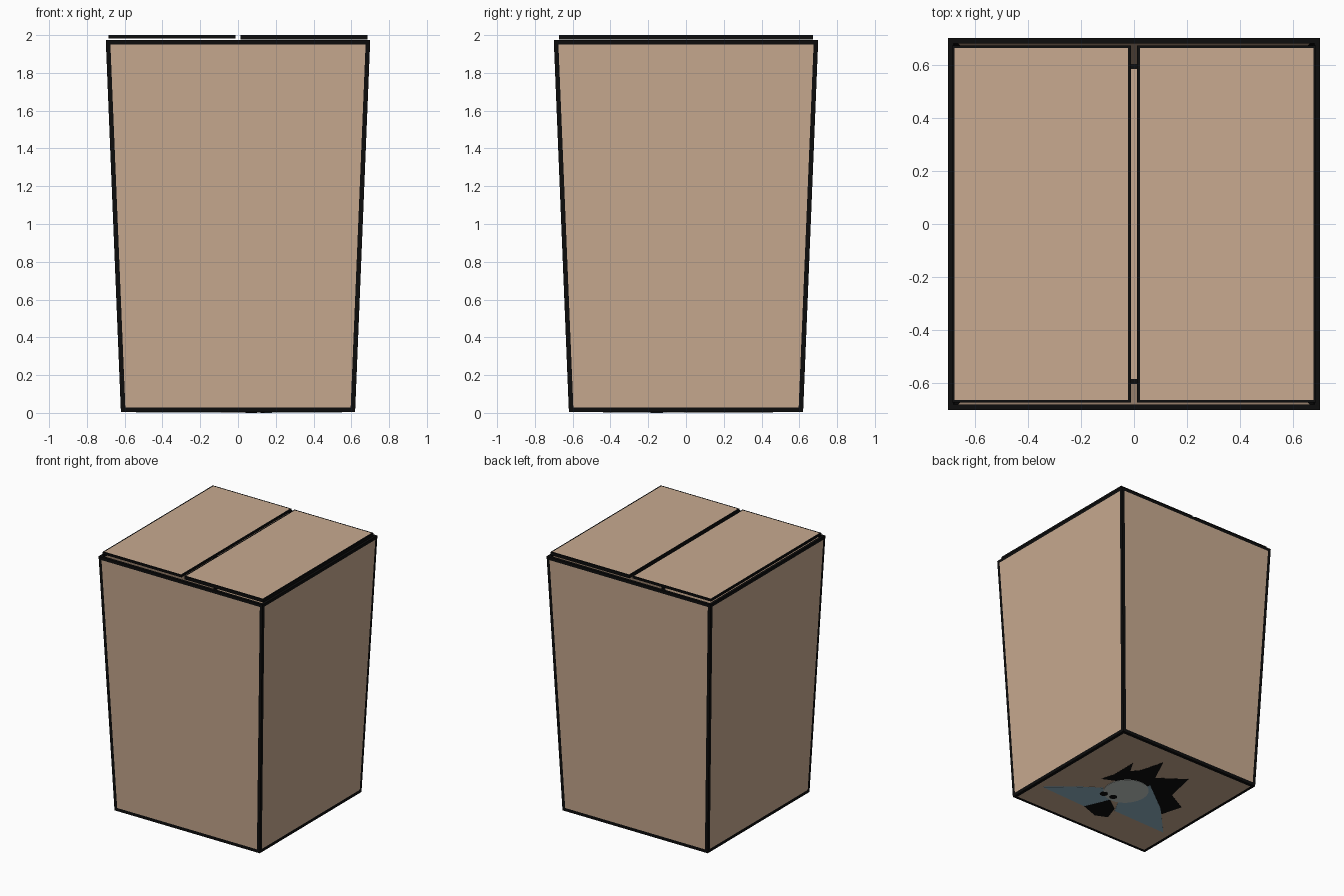
import bpy, bmesh, math

if "Cube" in bpy.data.objects:
    bpy.data.objects.remove(bpy.data.objects["Cube"])


def material(name, color):
    m = bpy.data.materials.new(name)
    m.diffuse_color = (*color, 1)
    m.use_nodes = True
    m.node_tree.nodes["Principled BSDF"].inputs["Base Color"].default_value = m.diffuse_color
    return m


TAN = material("cardboard_tan", (0.578, 0.402, 0.278))
BLACK = material("ink_black", (0.004, 0.004, 0.004))
BLUE = material("pale_blue", (0.29, 0.46, 0.57))
GREY = material("light_grey", (0.56, 0.61, 0.58))


def finish(name, bm, mats):
    bmesh.ops.recalc_face_normals(bm, faces=bm.faces)
    me = bpy.data.meshes.new(name)
    bm.to_mesh(me)
    bm.free()
    for m in mats:
        me.materials.append(m)
    ob = bpy.data.objects.new(name, me)
    bpy.context.collection.objects.link(ob)
    return ob


def ring(bm, half, z):
    return [bm.verts.new((half * sx, half * sy, z))
            for sx, sy in ((-1, -1), (1, -1), (1, 1), (-1, 1))]


def outline(bm, faces, width):
    """Inset each face: centre stays tan (0), the border turns black (1)."""
    bm.normal_update()
    for f in faces:
        f.material_index = 0
    border = bmesh.ops.inset_individual(bm, faces=faces, thickness=width)
    for f in border["faces"]:
        f.material_index = 1


def walls(bm, low, high):
    return [bm.faces.new((low[i], low[(i + 1) % 4], high[(i + 1) % 4], high[i]))
            for i in range(4)]


# Tapered hollow carton with dark outlined panels
bm = bmesh.new()
ob_, ot = ring(bm, 0.62, 0.004), ring(bm, 0.70, 1.973)
ib, it = ring(bm, 0.602, 0.022), ring(bm, 0.68, 1.973)
outer = walls(bm, ob_, ot) + [bm.faces.new(ob_[::-1])]
inner = walls(bm, ib, it) + [bm.faces.new(ib)]
rim = walls(bm, ot, it)
bmesh.ops.recalc_face_normals(bm, faces=bm.faces)
for f in rim:
    f.material_index = 1
outline(bm, outer, 0.034)
outline(bm, inner, 0.026)
finish("carton", bm, [TAN, BLACK])


# Two closing flaps with a slot between them
def flap(name, x0, x1, z0):
    bm = bmesh.new()
    bmesh.ops.create_cube(bm, size=1)
    for v in bm.verts:
        v.co = (x1 if v.co.x > 0 else x0,
                0.672 if v.co.y > 0 else -0.672,
                2.0 if v.co.z > 0 else z0)
    for f in bm.faces:
        f.material_index = 1
    outline(bm, [f for f in bm.faces if abs(f.normal.z) > 0.9], 0.014)
    finish(name, bm, [TAN, BLACK])


flap("left_flap", -0.685, -0.012, 1.983)
flap("right_flap", 0.012, 0.685, 1.976)


# Abstract painted patches on the underside (thin plates)
def plate(name, pts, z, mat):
    bm = bmesh.new()
    f = bm.faces.new([bm.verts.new((x, y, z)) for x, y in pts])
    ext = bmesh.ops.extrude_face_region(bm, geom=[f])
    for v in ext["geom"]:
        if isinstance(v, bmesh.types.BMVert):
            v.co.z = 0.005
    finish(name, bm, [mat])


plate("painted_crest", [(0.30, -0.01), (0.27, 0.10), (0.27, 0.31), (0.21, 0.21),
                        (0.16, 0.27), (0.11, 0.46), (0.01, 0.25), (-0.185, 0.39),
                        (-0.243, 0.136), (-0.408, 0.048), (-0.36, -0.12),
                        (-0.03, 0.12), (0.17, 0.05)], 0.003, BLACK)
plate("painted_wedge", [(-0.03, 0.146), (-0.30, -0.06), (-0.54, -0.314),
                        (-0.07, -0.30), (0.04, -0.1)], 0.002, BLUE)
plate("painted_point", [(0.55, -0.37), (0.38, -0.22), (0.21, -0.10),
                        (0.055, -0.206), (0.14, -0.39)], 0.002, BLUE)
plate("painted_shade", [(0.14, -0.39), (0.06, -0.20), (-0.05, -0.28),
                        (-0.09, -0.40), (0.0, -0.44)], 0.001, BLACK)
plate("painted_disc", [(0.05 + 0.16 * math.cos(a * math.pi / 12),
                        -0.03 + 0.17 * math.sin(a * math.pi / 12))
                       for a in range(24)], 0.001, GREY)
for i, (x, y) in enumerate(((0.15, -0.16), (0.07, -0.15))):
    plate(f"painted_dot_{i + 1}", [(x + 0.03 * math.cos(a * math.pi / 5),
                                    y + 0.03 * math.sin(a * math.pi / 5))
                                   for a in range(10)], 0.0, BLACK)
